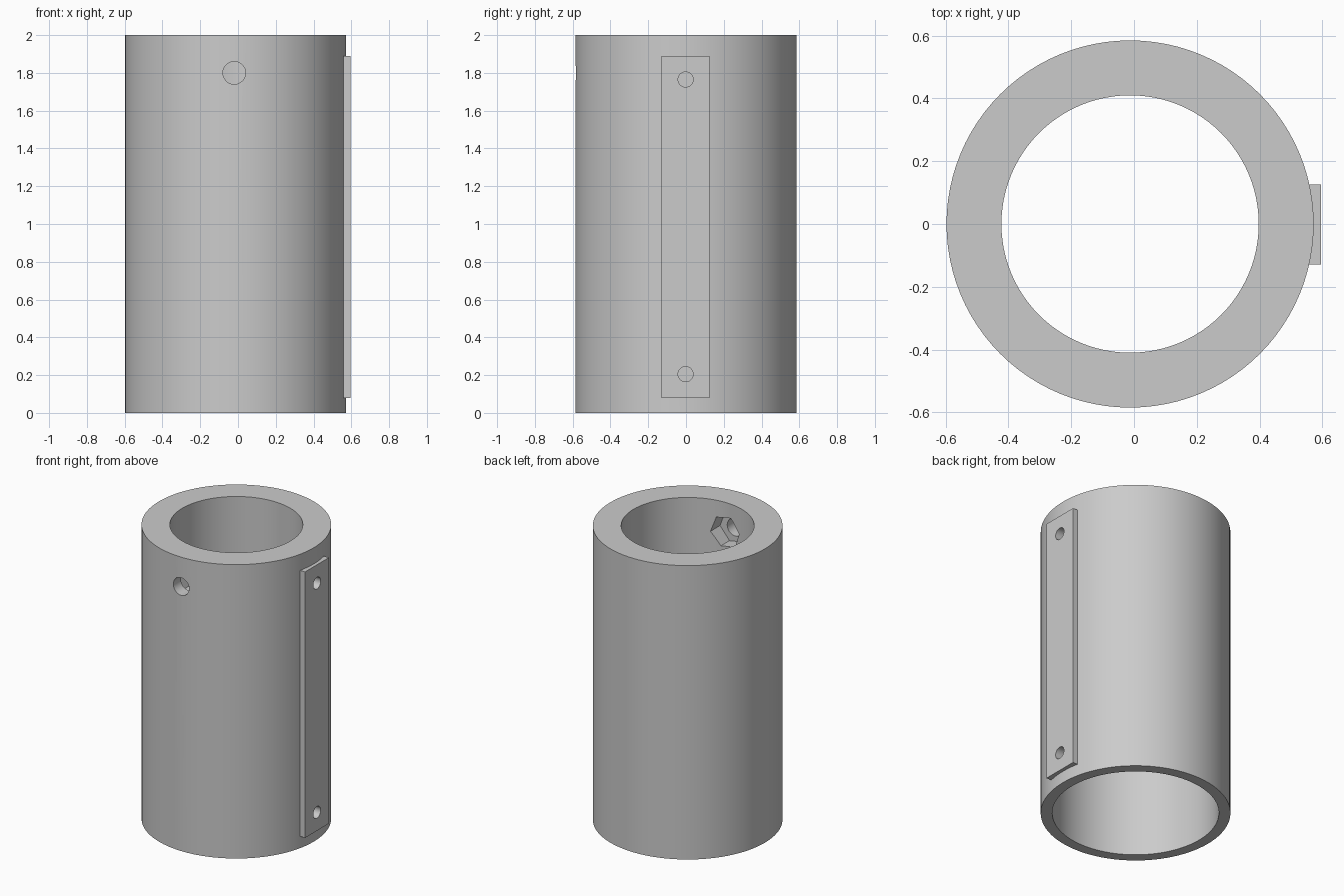
import bpy, bmesh, math
from mathutils import Matrix

if "Cube" in bpy.data.objects:
    bpy.data.objects.remove(bpy.data.objects["Cube"])

AXIS_X = -0.0125
OUTER, COLLAR, BORE = 0.585, 0.41, 0.514
STEP_Z = 1.6

grey = bpy.data.materials.new("plain grey")
grey.use_nodes = True
grey.diffuse_color = (0.6, 0.6, 0.6, 1)
grey.node_tree.nodes["Principled BSDF"].inputs["Base Color"].default_value = (0.6, 0.6, 0.6, 1)


def make_object(name, bm):
    bmesh.ops.recalc_face_normals(bm, faces=bm.faces)
    mesh = bpy.data.meshes.new(name)
    bm.to_mesh(mesh)
    bm.free()
    mesh.materials.append(grey)
    obj = bpy.data.objects.new(name, mesh)
    bpy.context.collection.objects.link(obj)
    return obj


def lathe(name, profile, steps=96):
    bm = bmesh.new()
    verts = [bm.verts.new((r, 0, z)) for r, z in profile]
    edges = [bm.edges.new((v, verts[i - 1])) for i, v in enumerate(verts)]
    bmesh.ops.spin(bm, geom=verts + edges, cent=(0, 0, 0), axis=(0, 0, 1),
                   angle=math.tau, steps=steps, use_duplicate=False)
    bmesh.ops.remove_doubles(bm, verts=bm.verts, dist=1e-5)
    bmesh.ops.translate(bm, verts=bm.verts, vec=(AXIS_X, 0, 0))
    return make_object(name, bm)


def prism_cutter(name, sides, radius, length, location, axis, twist=0):
    bm = bmesh.new()
    bmesh.ops.create_cone(bm, cap_ends=True, segments=sides, radius1=radius,
                          radius2=radius, depth=length)
    turn = Matrix.Rotation(math.pi / 2, 4, axis) @ Matrix.Rotation(twist, 4, "Z")
    bmesh.ops.transform(bm, matrix=Matrix.Translation(location) @ turn, verts=bm.verts)
    obj = make_object(name, bm)
    obj.hide_render = True
    return obj


def finish(obj, cutters):
    bpy.ops.object.select_all(action="DESELECT")
    obj.select_set(True)
    bpy.context.view_layer.objects.active = obj
    for cutter in cutters:
        mod = obj.modifiers.new("cut", "BOOLEAN")
        mod.operation = "DIFFERENCE"
        mod.solver = "EXACT"
        mod.object = cutter
        bpy.ops.object.modifier_apply(modifier=mod.name)
    bpy.ops.object.shade_smooth_by_angle(angle=math.radians(30))


# Tube with a narrow collar at the top and a wide bore below
tube = lathe("tube", [(OUTER, 0), (OUTER, 2), (COLLAR, 2), (COLLAR, STEP_Z),
                      (BORE, STEP_Z), (BORE, 0)])

# Mounting plate let into the side wall
bm = bmesh.new()
bmesh.ops.create_cube(bm, size=1)
bmesh.ops.scale(bm, vec=(0.05, 0.255, 1.81), verts=bm.verts)
bmesh.ops.translate(bm, vec=(0.571, -0.002, 0.985), verts=bm.verts)
plate = make_object("mounting_plate", bm)

# Blind screw holes through the plate
screw_holes = [prism_cutter("screw_hole_cutter", 32, 0.04, 0.2, (0.635, -0.002, z), "Y")
               for z in (0.205, 1.765)]

# Clamp screw hole and hexagonal nut pocket in the collar
clamp_hole = prism_cutter("clamp_hole_cutter", 32, 0.06, 0.4, (-0.02, -0.5, 1.8), "X")
nut_pocket = prism_cutter("nut_pocket_cutter", 6, 0.11, 0.2, (-0.015, -0.4, 1.8), "X",
                          math.radians(20))

finish(tube, screw_holes + [clamp_hole, nut_pocket])
finish(plate, screw_holes)
for cutter in screw_holes + [clamp_hole, nut_pocket]:
    bpy.data.objects.remove(cutter)
